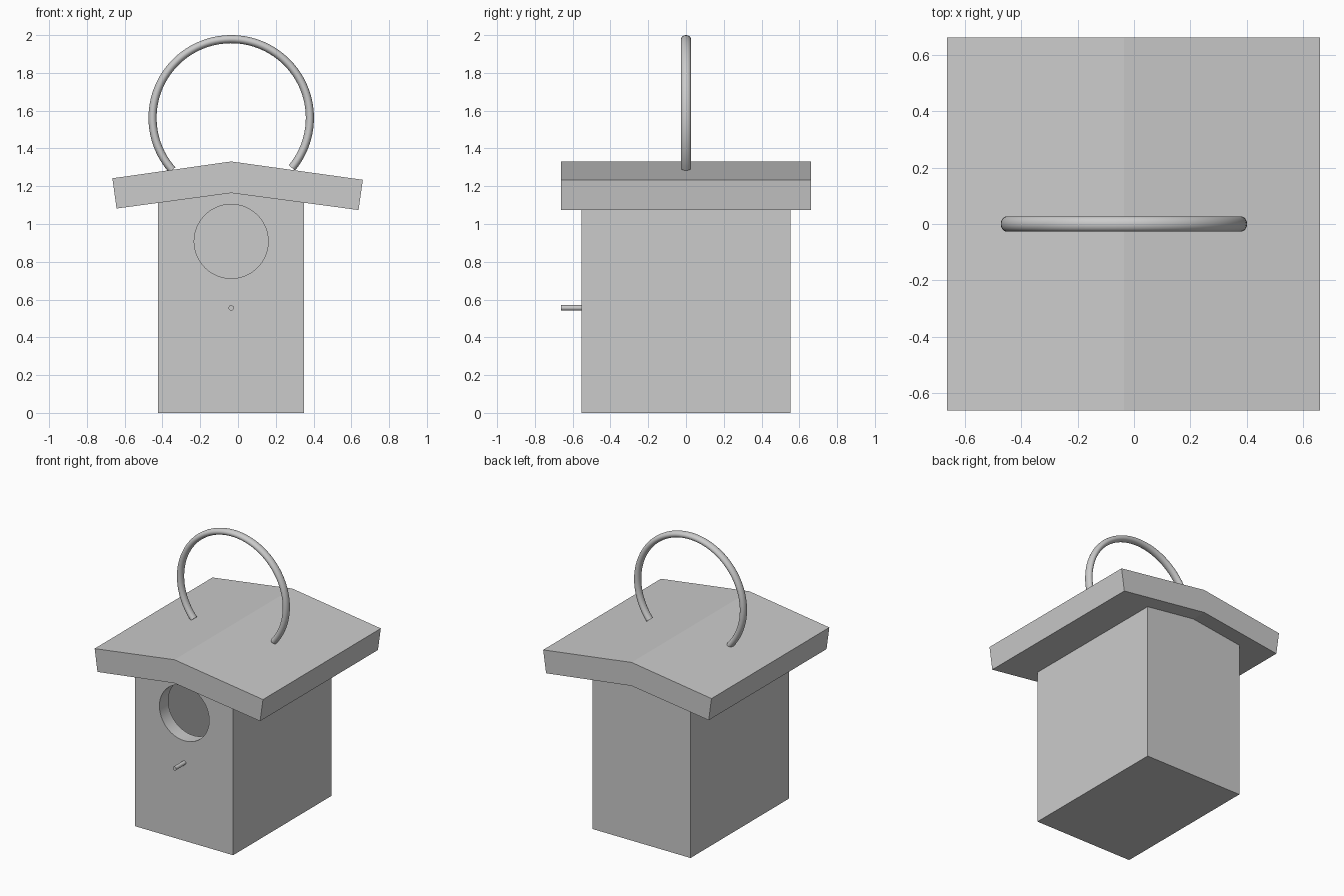
import bpy
import bmesh
from math import radians
from mathutils import Matrix, Vector

CX = -0.036          # centre line of house, hole, perch and ring
HALF_DEPTH = 0.553   # half depth of the house
WALL = 0.1

if "Cube" in bpy.data.objects:
    bpy.data.objects.remove(bpy.data.objects["Cube"], do_unlink=True)

grey = bpy.data.materials.new("plain grey")
grey.use_nodes = True
grey.diffuse_color = (0.6, 0.6, 0.6, 1)
grey.node_tree.nodes["Principled BSDF"].inputs["Base Color"].default_value = grey.diffuse_color


def finish(name, bm):
    """Turn a bmesh into a named object with the grey material."""
    bmesh.ops.recalc_face_normals(bm, faces=bm.faces)
    mesh = bpy.data.meshes.new(name)
    bm.to_mesh(mesh)
    bm.free()
    mesh.materials.append(grey)
    obj = bpy.data.objects.new(name, mesh)
    bpy.context.collection.objects.link(obj)
    return obj


def prism(name, profile, half_depth):
    """Extrude an x-z profile along y."""
    bm = bmesh.new()
    face = bm.faces.new([bm.verts.new((x, -half_depth, z)) for x, z in profile])
    result = bmesh.ops.extrude_face_region(bm, geom=[face], use_keep_orig=True)
    moved = [v for v in result["geom"] if isinstance(v, bmesh.types.BMVert)]
    bmesh.ops.translate(bm, verts=moved, vec=(0, 2 * half_depth, 0))
    return finish(name, bm)


def rod(name, radius, y0, y1, z, sides):
    """Cylinder along y on the centre line."""
    bm = bmesh.new()
    place = Matrix.Translation((CX, (y0 + y1) / 2, z)) @ Matrix.Rotation(radians(90), 4, "X")
    bmesh.ops.create_cone(bm, cap_ends=True, segments=sides, radius1=radius,
                          radius2=radius, depth=y1 - y0, matrix=place)
    return finish(name, bm)


def activate(obj):
    bpy.ops.object.select_all(action="DESELECT")
    obj.select_set(True)
    bpy.context.view_layer.objects.active = obj


def smooth(obj):
    activate(obj)
    bpy.ops.object.shade_smooth_by_angle(angle=radians(35))


def cut(target, cutter):
    """Subtract the cutter and remove it."""
    cutter.hide_render = True
    mod = target.modifiers.new("cut", "BOOLEAN")
    mod.operation = "DIFFERENCE"
    mod.solver = "EXACT"
    mod.object = cutter
    activate(target)
    bpy.ops.object.modifier_apply(modifier=mod.name)
    bpy.data.objects.remove(cutter, do_unlink=True)


# House: hollow gabled box with a round entrance
left, right = -0.423, 0.349
house = prism("house_body", [(left, 0), (right, 0), (right, 1.118),
                             (CX, 1.17), (left, 1.118)], HALF_DEPTH)
inner = [(left + WALL, WALL), (right - WALL, WALL), (right - WALL, 1.3), (left + WALL, 1.3)]
cut(house, prism("hollow_cutter", inner, HALF_DEPTH - WALL))
cut(house, rod("entrance_cutter", 0.196, -0.7, -0.4, 0.908, 64))
smooth(house)

# Roof: bent slab with ends square to the slope
prism("roof", [(-0.643, 1.082), (CX, 1.164), (0.638, 1.074),
               (0.661, 1.234), (CX, 1.331), (-0.665, 1.242)], 0.663)

# Perch
smooth(rod("perch", 0.014, -0.663, -0.5, 0.556, 24))

# Hanging ring: slightly flattened section spun around y, open at the roof
bm = bmesh.new()
section = Matrix.Translation((0.4165, 0, 0)) @ Matrix.Diagonal((0.0215, 0.027, 1, 1))
bmesh.ops.create_circle(bm, segments=20, radius=1, matrix=section)
bmesh.ops.rotate(bm, verts=bm.verts, cent=(0, 0, 0), matrix=Matrix.Rotation(radians(39.5), 3, "Y"))
bmesh.ops.spin(bm, geom=bm.verts[:] + bm.edges[:], cent=(0, 0, 0), axis=(0, 1, 0),
               angle=radians(-261), steps=72)
bmesh.ops.holes_fill(bm, edges=[e for e in bm.edges if e.is_boundary], sides=0)
bmesh.ops.translate(bm, verts=bm.verts, vec=Vector((CX, 0, 1.562)))
smooth(finish("hanging_ring", bm))
